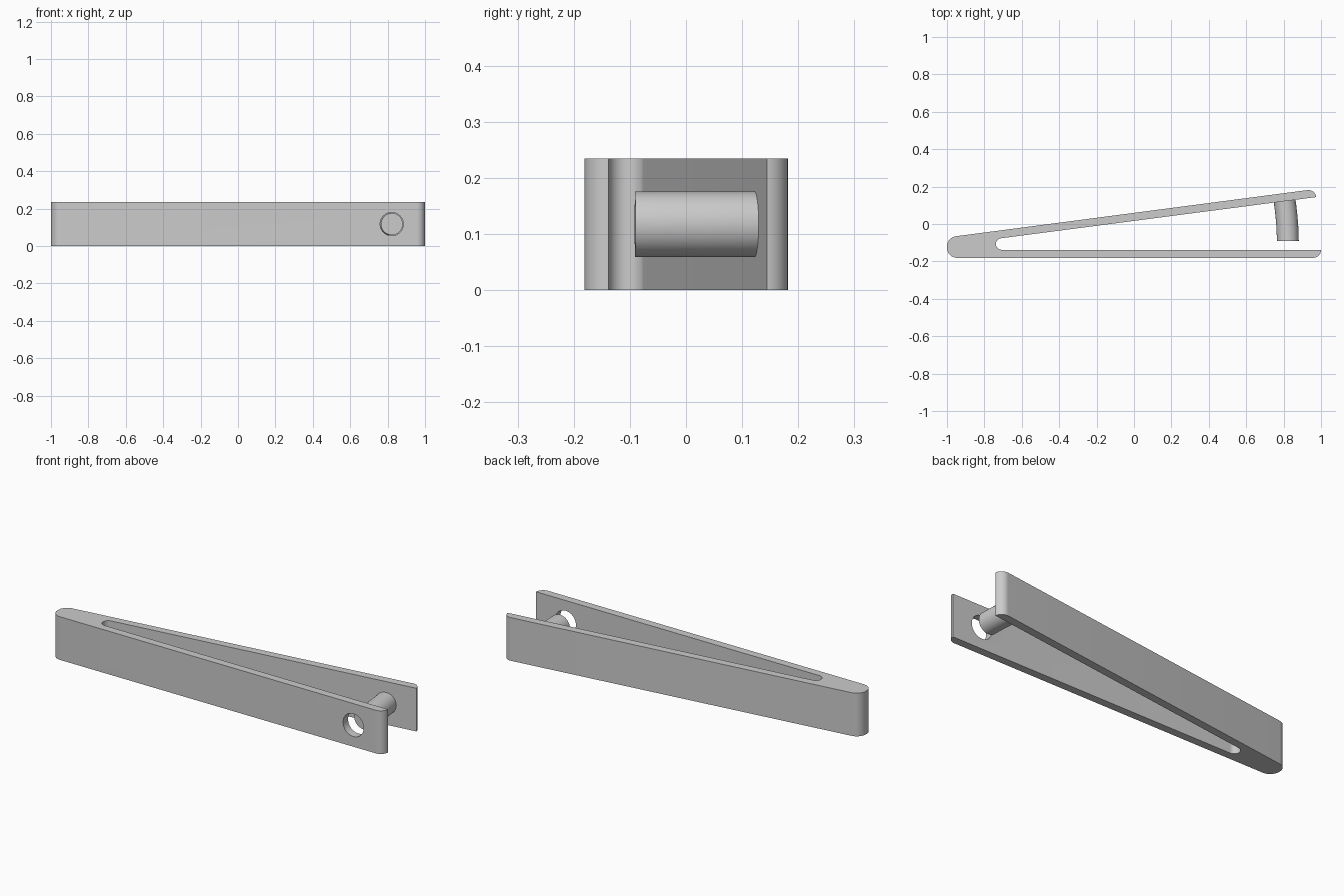
import bpy, bmesh
from math import sin, cos, radians, atan2, degrees, pi
from mathutils import Vector

if "Cube" in bpy.data.objects:
    bpy.data.objects.remove(bpy.data.objects["Cube"])

HEIGHT = 0.235
MID_Z = HEIGHT / 2
SLOPE = degrees(atan2(0.220, 1.686))   # opening angle of the upper arm


def arc(cx, cy, r, a0, a1, n=14):
    return [(cx + r * cos(radians(a0 + (a1 - a0) * i / n)),
             cy + r * sin(radians(a0 + (a1 - a0) * i / n))) for i in range(n + 1)]


def finish(name, bm):
    bmesh.ops.recalc_face_normals(bm, faces=bm.faces)
    mesh = bpy.data.meshes.new(name)
    bm.to_mesh(mesh)
    bm.free()
    obj = bpy.data.objects.new(name, mesh)
    bpy.context.collection.objects.link(obj)
    return obj


def activate(obj):
    bpy.ops.object.select_all(action='DESELECT')
    obj.select_set(True)
    bpy.context.view_layer.objects.active = obj


def sweep(name, rings):
    bm = bmesh.new()
    loops = [[bm.verts.new(p) for p in ring] for ring in rings]
    n = len(loops[0])
    for a, b in zip(loops, loops[1:]):
        for i in range(n):
            bm.faces.new((a[i], a[(i + 1) % n], b[(i + 1) % n], b[i]))
    bm.faces.new(loops[0])
    bm.faces.new(loops[-1])
    return finish(name, bm)


# V-shaped clip body: rounded hinge end, two arms, rounded slot
profile = (arc(0.957, -0.138, 0.043, 0, -90)                   # lower arm tip
           + arc(-0.945, -0.126, 0.055, 270, 180)              # hinge end
           + arc(-0.945, -0.120, 0.055, 180, 90 + SLOPE)
           + arc(0.932, 0.1385, 0.043, 90 + SLOPE, SLOPE)      # upper arm tip
           + arc(-0.707, -0.107, 0.031, 90 + SLOPE, 270, 24))  # slot end
body = sweep("clip_body", [[(x, y, z) for x, y in profile] for z in (0, HEIGHT)])

# Round hole through the lower arm
cutter = sweep("hole_cutter", [
    [(0.822 + x, y, MID_Z + z) for x, z in arc(0, 0, 0.062, 0, 352.5, 47)]
    for y in (-0.25, -0.11)])
cutter.hide_render = True
mod = body.modifiers.new("hole", 'BOOLEAN')
mod.operation = 'DIFFERENCE'
mod.solver = 'EXACT'
mod.object = cutter
activate(body)
bpy.ops.object.modifier_apply(modifier=mod.name)
bpy.data.objects.remove(cutter)

# Locking pin, curved around the hinge so it swings into the hole
PIVOT = Vector((-0.72, -0.107, MID_Z))
rings = []
for k in range(13):
    t = radians(0.6 + (9.2 - 0.6) * k / 12)
    out = Vector((cos(t), sin(t), 0))
    rings.append([PIVOT + out * (1.5425 + u) + Vector((0, 0, v))
                  for u, v in arc(0, 0, 0.0585, 0, 352.5, 47)])
pin = sweep("locking_pin", rings)

for obj in (body, pin):
    activate(obj)
    bpy.ops.object.shade_smooth_by_angle(angle=radians(30))
